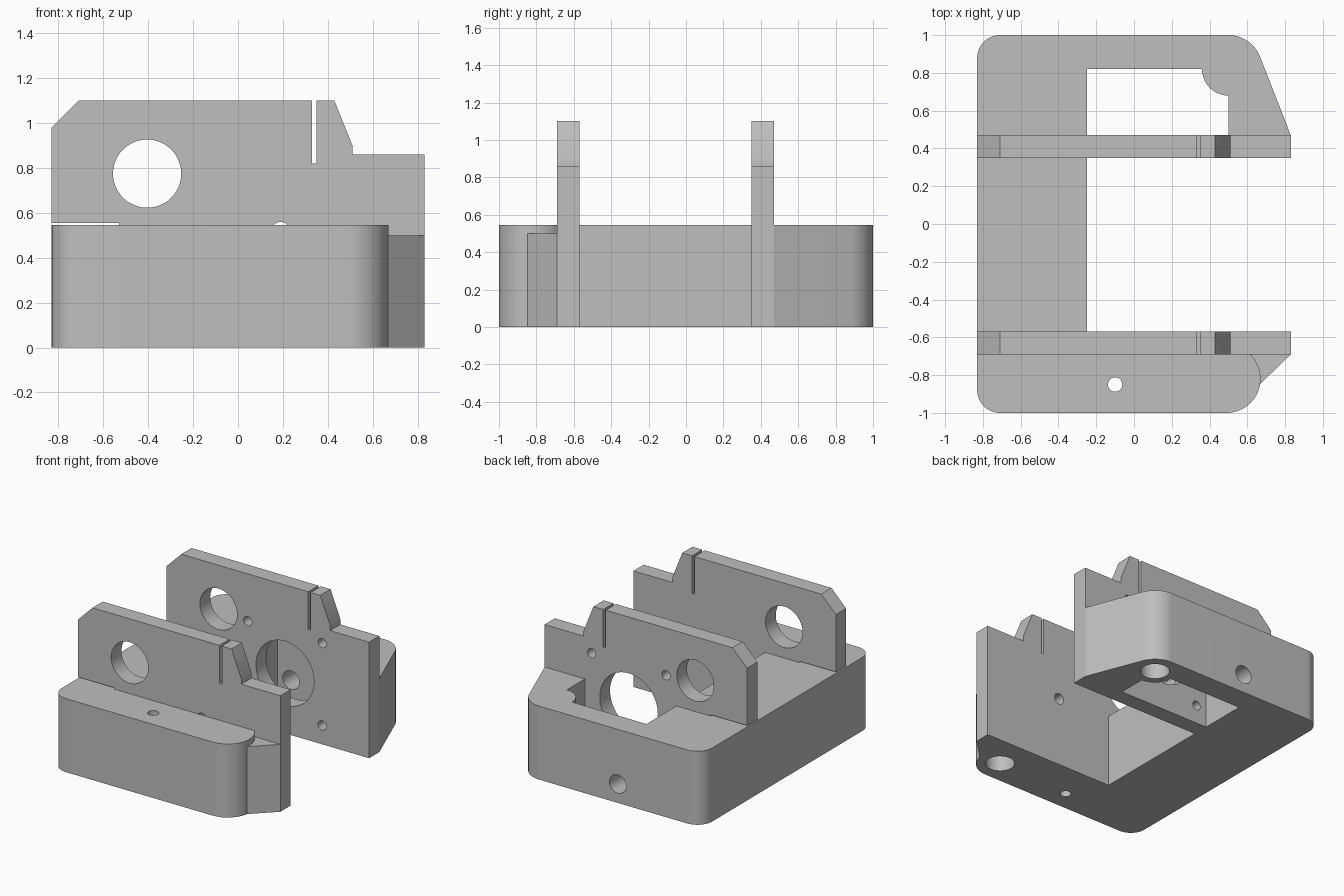
import bpy
import bmesh
from math import radians, cos, sin, pi
from mathutils import Matrix, Vector

cube = bpy.data.objects.get("Cube")
if cube:
    bpy.data.objects.remove(cube, do_unlink=True)

grey = bpy.data.materials.new("plain grey")
grey.use_nodes = True
colour = (0.52, 0.52, 0.52, 1)
grey.diffuse_color = colour
grey.node_tree.nodes["Principled BSDF"].inputs["Base Color"].default_value = colour


def arc(cx, cy, r, start, end, steps=16):
    angles = [radians(start + (end - start) * i / steps) for i in range(steps + 1)]
    return [(cx + r * cos(a), cy + r * sin(a)) for a in angles]


def link(name, bm):
    bmesh.ops.recalc_face_normals(bm, faces=bm.faces)
    mesh = bpy.data.meshes.new(name)
    bm.to_mesh(mesh)
    bm.free()
    obj = bpy.data.objects.new(name, mesh)
    bpy.context.collection.objects.link(obj)
    mesh.materials.append(grey)
    return obj


def prism(name, outline, low, high, upright=False):
    """Extrude an outline along z, or along y when upright."""
    bm = bmesh.new()
    place = (lambda a, b: (a, low, b)) if upright else (lambda a, b: (a, b, low))
    face = bm.faces.new([bm.verts.new(place(a, b)) for a, b in outline])
    grown = bmesh.ops.extrude_face_region(bm, geom=[face])["geom"]
    shift = Vector((0, high - low, 0) if upright else (0, 0, high - low))
    bmesh.ops.translate(bm, vec=shift, verts=[v for v in grown if isinstance(v, bmesh.types.BMVert)])
    return link(name, bm)


def activate(obj):
    bpy.ops.object.select_all(action='DESELECT')
    obj.select_set(True)
    bpy.context.view_layer.objects.active = obj


def drill(obj, centre, radius, depth, along_y=False):
    bm = bmesh.new()
    turn = Matrix.Rotation(pi / 2, 4, 'X') if along_y else Matrix()
    bmesh.ops.create_cone(bm, cap_ends=True, segments=48, radius1=radius, radius2=radius,
                          depth=depth, matrix=Matrix.Translation(centre) @ turn)
    cutter = link("hole_cutter", bm)
    cutter.hide_render = True
    mod = obj.modifiers.new("hole", 'BOOLEAN')
    mod.operation = 'DIFFERENCE'
    mod.solver = 'EXACT'
    mod.object = cutter
    activate(obj)
    bpy.ops.object.modifier_apply(modifier=mod.name)
    bpy.data.objects.remove(cutter, do_unlink=True)


LEFT, INNER, RIGHT, DECK = -0.83, -0.25, 0.83, 0.545

# Connecting spine between the two plates
spine = prism("spine", [(LEFT, -0.57), (INNER, -0.57), (INNER, 0.35), (LEFT, 0.35)], 0, DECK)

# Rear base: rounded frame round a window, with a screw boss in the corner
rear_outline = ([(LEFT, 0.47)] + arc(-0.71, 0.88, 0.12, 180, 90) + arc(0.5, 0.82, 0.18, 90, 20)
                + [(RIGHT, 0.47), (0.5, 0.47)] + arc(0.5, 0.82, 0.14, 270, 180)
                + [(INNER, 0.82), (INNER, 0.47)])
rear_base = prism("rear_base", rear_outline, 0, DECK)
drill(rear_base, (-0.14, 0.95, 0.14), 0.068, 0.4, True)
drill(rear_base, (0.51, 0.83, 0.15), 0.1, 0.5)

# Front block with rounded ends
front_outline = ([(LEFT, -0.69)] + arc(-0.71, -0.88, 0.12, 180, 270)
                 + arc(0.49, -0.82, 0.18, -90, 46, 24))
front_block = prism("front_block", front_outline, 0, DECK)
drill(front_block, (-0.1, -0.85, 0.3), 0.038, 1)
drill(front_block, (0.51, -0.82, 0.15), 0.1, 0.5)

# Low corner fillet beside the front block
corner_web = prism("corner_web", [(0.62, -0.69), (0.64, -0.76), (0.665, -0.85), (RIGHT, -0.69)], 0, 0.5)

# Upright plates with a slit, a stepped end and a thin relief gap above the deck
plate_outline = [(LEFT, 0), (RIGHT, 0), (RIGHT, 0.86), (0.51, 0.86), (0.51, 0.9), (0.43, 1.1),
                 (0.35, 1.1), (0.35, 0.82), (0.33, 0.82), (0.33, 1.1), (-0.71, 1.1),
                 (LEFT, 0.98), (LEFT, 0.555), (-0.53, 0.555), (-0.53, DECK), (LEFT, DECK)]
plates = {}
for name, y in (("front_plate", -0.63), ("rear_plate", 0.41)):
    plates[name] = prism(name, plate_outline, y - 0.06, y + 0.06, True)
    drill(plates[name], (-0.405, y, 0.775), 0.152, 0.3, True)

# Pin hole in the front plate, motor opening and screw holes in the rear plate
drill(plates["front_plate"], (0.19, -0.63, 0.52), 0.04, 0.3, True)
drill(plates["rear_plate"], (0.14, 0.41, 0.445), 0.238, 0.3, True)
for x in (-0.165, 0.445):
    for z in (0.14, 0.75):
        drill(plates["rear_plate"], (x, 0.41, z), 0.034, 0.3, True)

for obj in (spine, rear_base, front_block, corner_web, *plates.values()):
    activate(obj)
    bpy.ops.object.shade_smooth_by_angle(angle=radians(30))
